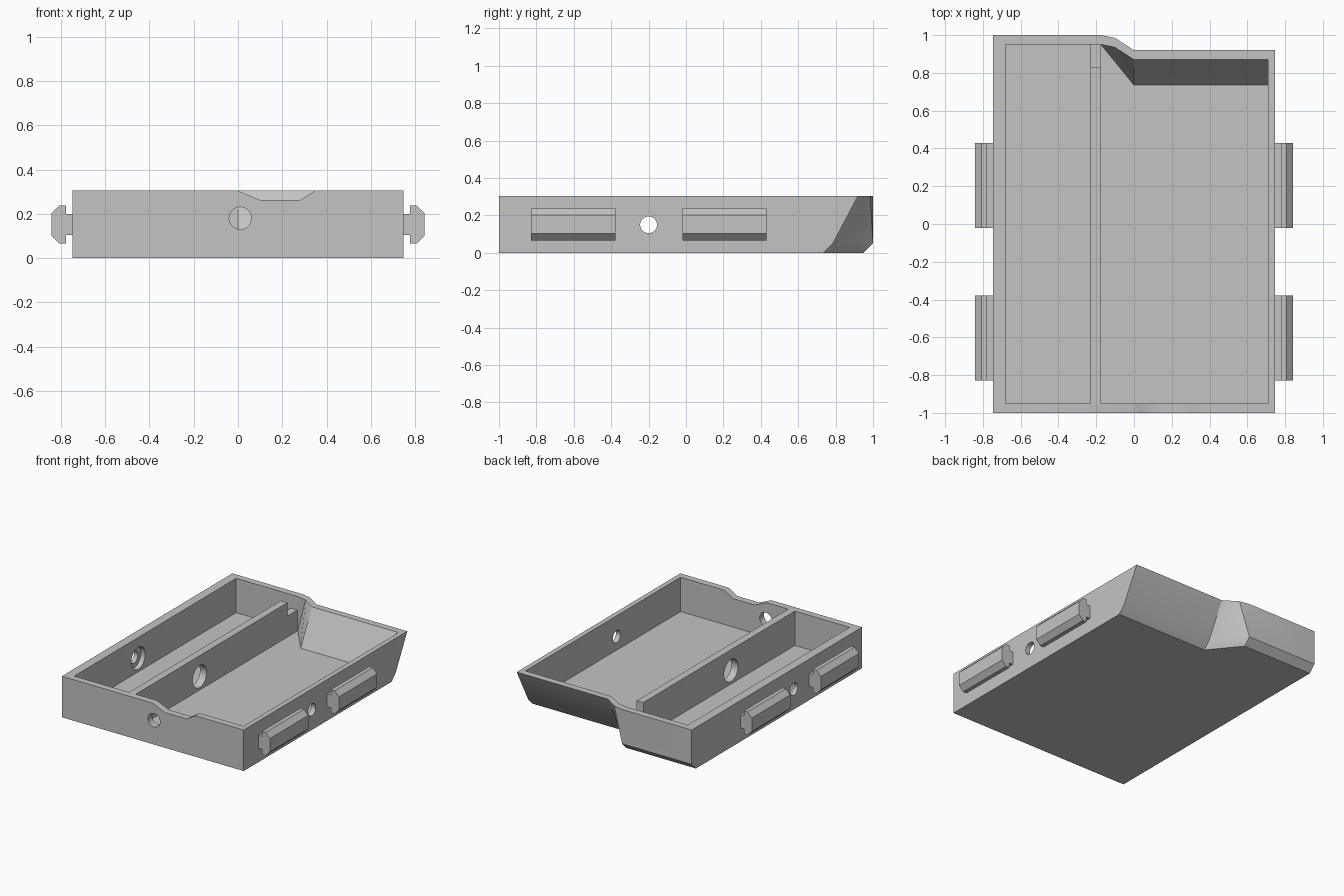
import bpy, bmesh, math
from mathutils import Matrix

cube = bpy.data.objects.get("Cube")
if cube:
    bpy.data.objects.remove(cube, do_unlink=True)

W, H, FLOOR = 0.747, 0.305, 0.05      # half width, height, floor thickness

grey = bpy.data.materials.new("plain grey")
grey.use_nodes = True
grey.diffuse_color = (0.55, 0.55, 0.55, 1)
grey.node_tree.nodes["Principled BSDF"].inputs["Base Color"].default_value = grey.diffuse_color


def finish(name, bm):
    bmesh.ops.remove_doubles(bm, verts=bm.verts, dist=1e-5)
    bmesh.ops.recalc_face_normals(bm, faces=bm.faces)
    mesh = bpy.data.meshes.new(name)
    bm.to_mesh(mesh)
    bm.free()
    mesh.materials.append(grey)
    ob = bpy.data.objects.new(name, mesh)
    bpy.context.collection.objects.link(ob)
    return ob


def loft(name, rings):
    """Closed solid through rings of equal point count."""
    bm = bmesh.new()
    loops = [[bm.verts.new(p) for p in ring] for ring in rings]
    n = len(loops[0])
    for a, b in zip(loops, loops[1:]):
        for i in range(n):
            j = (i + 1) % n
            bm.faces.new((a[i], a[j], b[j], b[i]))
    bm.faces.new(loops[0])
    bm.faces.new(loops[-1])
    bmesh.ops.remove_doubles(bm, verts=bm.verts, dist=1e-5)
    bmesh.ops.triangulate(bm, faces=[f for f in bm.faces if len(f.verts) == 4])
    return finish(name, bm)


def box(name, x, y, z):
    return loft(name, [[(x[0], y[0], k), (x[1], y[0], k), (x[1], y[1], k), (x[0], y[1], k)]
                       for k in z])


def rod(name, start, end, radius, axis):
    """Cylinder along x or y between two points."""
    bm = bmesh.new()
    length = math.dist(start, end)
    bmesh.ops.create_cone(bm, cap_ends=True, segments=48, radius1=radius,
                          radius2=radius, depth=length)
    turn = Matrix.Rotation(math.pi / 2, 4, "Y" if axis == "x" else "X")
    mid = [(a + b) / 2 for a, b in zip(start, end)]
    bm.transform(Matrix.Translation(mid) @ turn)
    return finish(name, bm)


def carve(target, cutter):
    bpy.context.view_layer.objects.active = target
    mod = target.modifiers.new("cut", "BOOLEAN")
    mod.operation, mod.solver, mod.object = "DIFFERENCE", "EXACT", cutter
    bpy.ops.object.modifier_apply(modifier=mod.name)
    bpy.data.objects.remove(cutter, do_unlink=True)


def stepped_ring(x0, x1, front, back, step, z, bend):
    """Plan outline whose back edge steps forward on the left half."""
    corner = (-0.1, step + 0.065, z) if bend else (0, step, z)
    return [(x0, front, z), (x1, front, z), (x1, step, z), (0, step, z), corner,
            (-0.175, back, z), (x0, back, z)]


# Tray body: chamfered bottom edge at the back, sloping stepped back wall
body = loft("tray_body", [
    stepped_ring(-W, W, -1, 0.95, 0.735, 0, False),
    stepped_ring(-W, W, -1, 1, 0.785, FLOOR, False),
    stepped_ring(-W, W, -1, 1, 0.92, H, True)])

# Wide compartment following the sloped back
def cavity_ring(step, z, bend):
    ring = stepped_ring(-0.175, 0.71, -0.95, 0.95, step, z, bend)
    return ring[:-1]

carve(body, loft("wide_cavity", [
    cavity_ring(0.735, FLOOR, False),
    cavity_ring(0.87, H, True),
    cavity_ring(0.87, H + 0.1, True)]))

# Narrow compartment, leaving the divider between the two
carve(body, box("narrow_cavity", (-0.68, -0.23), (-0.95, 0.95), (FLOOR, H + 0.1)))

# Notch at the back end of the divider
carve(body, box("divider_notch", (-0.24, -0.174), (0.83, 0.949), (0.205, H + 0.1)))

# Trapezoid dip in the front rim
dip = [(-0.08, H + 0.05), (0, H), (0.1, 0.262), (0.28, 0.262), (0.35, H), (0.42, H + 0.05)]
carve(body, loft("front_dip", [[(x, y, z) for x, z in dip] for y in (-1.1, -0.94)]))

# Holes: front wall, side to side, and the wide bore in divider and side wall
carve(body, rod("front_hole", (0.01, -1.1, 0.18), (0.01, -0.9, 0.18), 0.05, "y"))
carve(body, rod("side_hole", (-1, -0.2, 0.15), (1, -0.2, 0.15), 0.045, "x"))
carve(body, rod("wide_bore", (-0.715, -0.2, 0.15), (-0.1, -0.2, 0.15), 0.082, "x"))

bpy.ops.object.select_all(action="DESELECT")
body.select_set(True)
bpy.context.view_layer.objects.active = body
bpy.ops.object.shade_smooth_by_angle(angle=math.radians(25))

# T-shaped side rails, two on each side
half = [(W - 0.005, 0.048), (0.777, 0.048), (0.777, 0.086), (0.807, 0.086), (0.843, 0.05)]
profile = [(x, 0.152 - h) for x, h in half] + [(x, 0.152 + h) for x, h in reversed(half)]
for side, sign in (("left", 1), ("right", -1)):
    for place, y0 in (("front", -0.828), ("back", -0.02)):
        loft(f"{place}_{side}_rail",
             [[(sign * x, y, z) for x, z in profile] for y in (y0, y0 + 0.45)])
